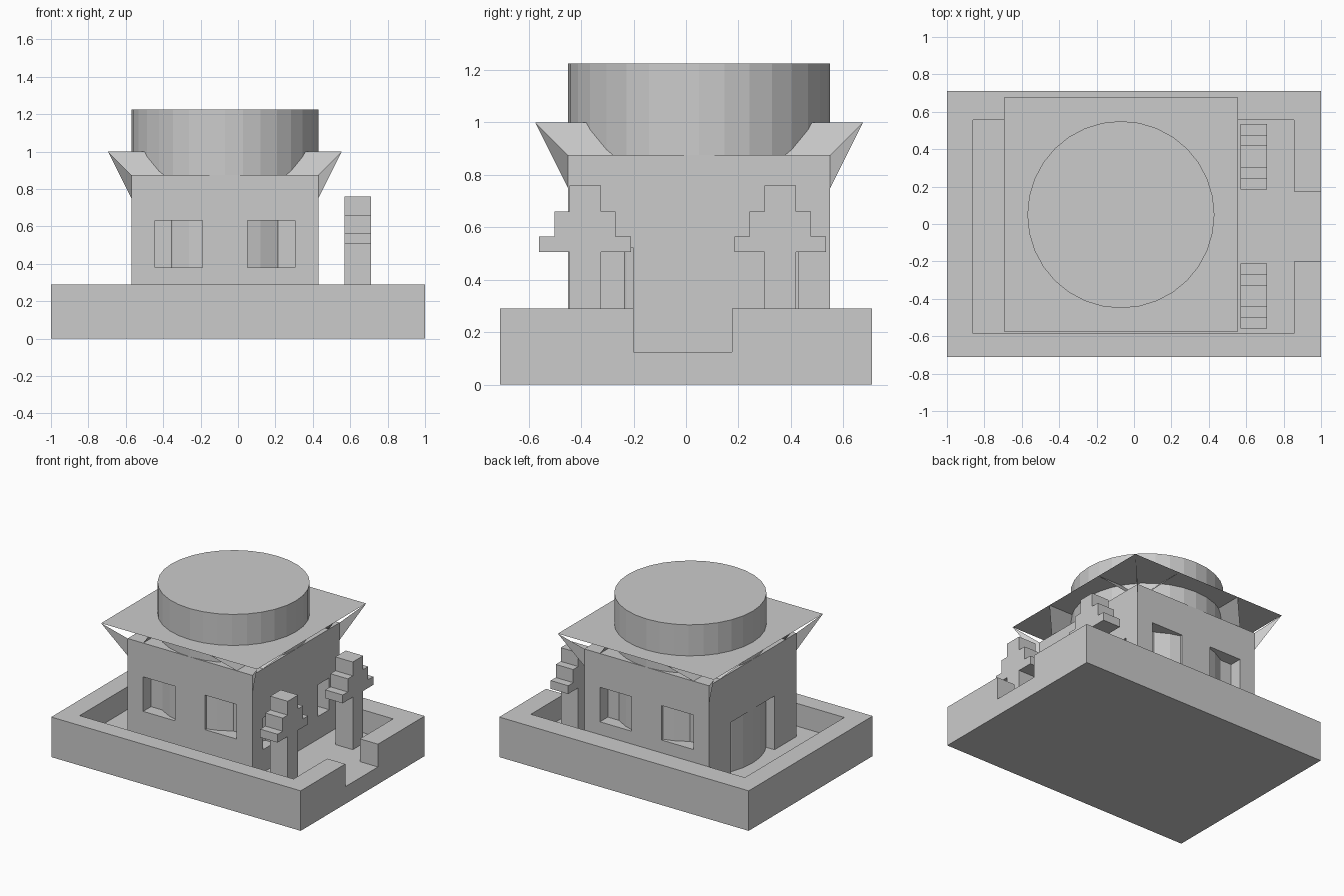
import bpy

if "Cube" in bpy.data.objects:
    bpy.data.objects.remove(bpy.data.objects["Cube"])

CX, CY = -0.07, 0.05          # centre of the house


def mesh(name, verts, faces):
    me = bpy.data.meshes.new(name)
    me.from_pydata(verts, [], faces)
    ob = bpy.data.objects.new(name, me)
    bpy.context.collection.objects.link(ob)
    return ob


def box(name, x0, x1, y0, y1, z0, z1):
    v = [(x, y, z) for z in (z0, z1) for x, y in ((x0, y0), (x1, y0), (x1, y1), (x0, y1))]
    f = [(3, 2, 1, 0), (4, 5, 6, 7)] + [(i, (i + 1) % 4, (i + 1) % 4 + 4, i + 4) for i in range(4)]
    return mesh(name, v, f)


def cut(target, *dims):
    cutter = box("cutter", *dims)
    cutter.hide_render = True
    mod = target.modifiers.new("cut", 'BOOLEAN')
    mod.operation, mod.solver, mod.object = 'DIFFERENCE', 'EXACT', cutter
    bpy.context.view_layer.objects.active = target
    bpy.ops.object.modifier_apply(modifier=mod.name)
    bpy.data.objects.remove(cutter)


def turn(p, k):
    # quarter turns about the house centre
    x, y, z = p
    for _ in range(k):
        x, y = -y, x
    return (CX + x, CY + y, z)


# Base tray with a sunken yard and a gate gap on the right
base = box("base_tray", -1, 1, -0.71, 0.71, 0, 0.29)
cut(base, -0.86, 0.855, -0.585, 0.555, 0.125, 0.5)
cut(base, 0.8, 1.1, -0.2, 0.175, 0.125, 0.5)

# House block with recessed openings that expose the inner drum
house = box("house_walls", CX - 0.5, CX + 0.5, CY - 0.5, CY + 0.5, 0.12, 0.875)
D = 0.09
for x0 in (-0.445, 0.05):
    cut(house, x0, x0 + 0.255, CY - 0.6, CY - 0.5 + D, 0.38, 0.63)
    cut(house, x0, x0 + 0.255, CY + 0.5 - D, CY + 0.6, 0.38, 0.63)
for y0 in (-0.33, 0.30):
    cut(house, CX + 0.5 - D, CX + 0.6, y0, y0 + 0.13, 0.29, 0.52)
cut(house, CX - 0.6, CX - 0.5 + D, -0.2, 0.3, 0.1, 0.515)

# Round drum running up through the house
bpy.ops.mesh.primitive_cylinder_add(vertices=32, radius=0.5, depth=1.105,
                                    location=(CX, CY, 0.12 + 1.105 / 2))
bpy.context.object.name = "round_tower"

# Flat roof sheet, sloped panels beneath it and fins at the corners
R = 0.625
mesh("roof_sheet", [turn((-R, -R, 1), k) for k in range(4)], [(0, 1, 2, 3)])
panel = [(-0.375, -0.5, 0.75), (0.375, -0.5, 0.75), (R, -0.25, 1), (-R, -0.25, 1)]
fin = [(-R, -R, 1), (-0.5, -0.5, 0.75), (-0.375, -0.375, 0.75)]
for k in range(4):
    mesh("roof_panel", [turn(p, k) for p in panel], [(0, 1, 2, 3)])
    mesh("corner_fin", [turn(p, k) for p in fin], [(0, 1, 2)])

# Stepped trees: one extruded outline each
half = [(0.06, 0.12), (0.06, 0.505), (0.175, 0.505), (0.175, 0.565),
        (0.117, 0.565), (0.117, 0.66), (0.06, 0.66), (0.06, 0.76)]
outline = half + [(-y, z) for y, z in reversed(half)]
n = len(outline)
for name, cy in (("front_tree", -0.385), ("back_tree", 0.36)):
    v = [(x, cy + y, z) for x in (0.57, 0.71) for y, z in outline]
    f = [tuple(reversed(range(n))), tuple(range(n, 2 * n))]
    f += [(i, (i + 1) % n, (i + 1) % n + n, i + n) for i in range(n)]
    mesh(name, v, f)
